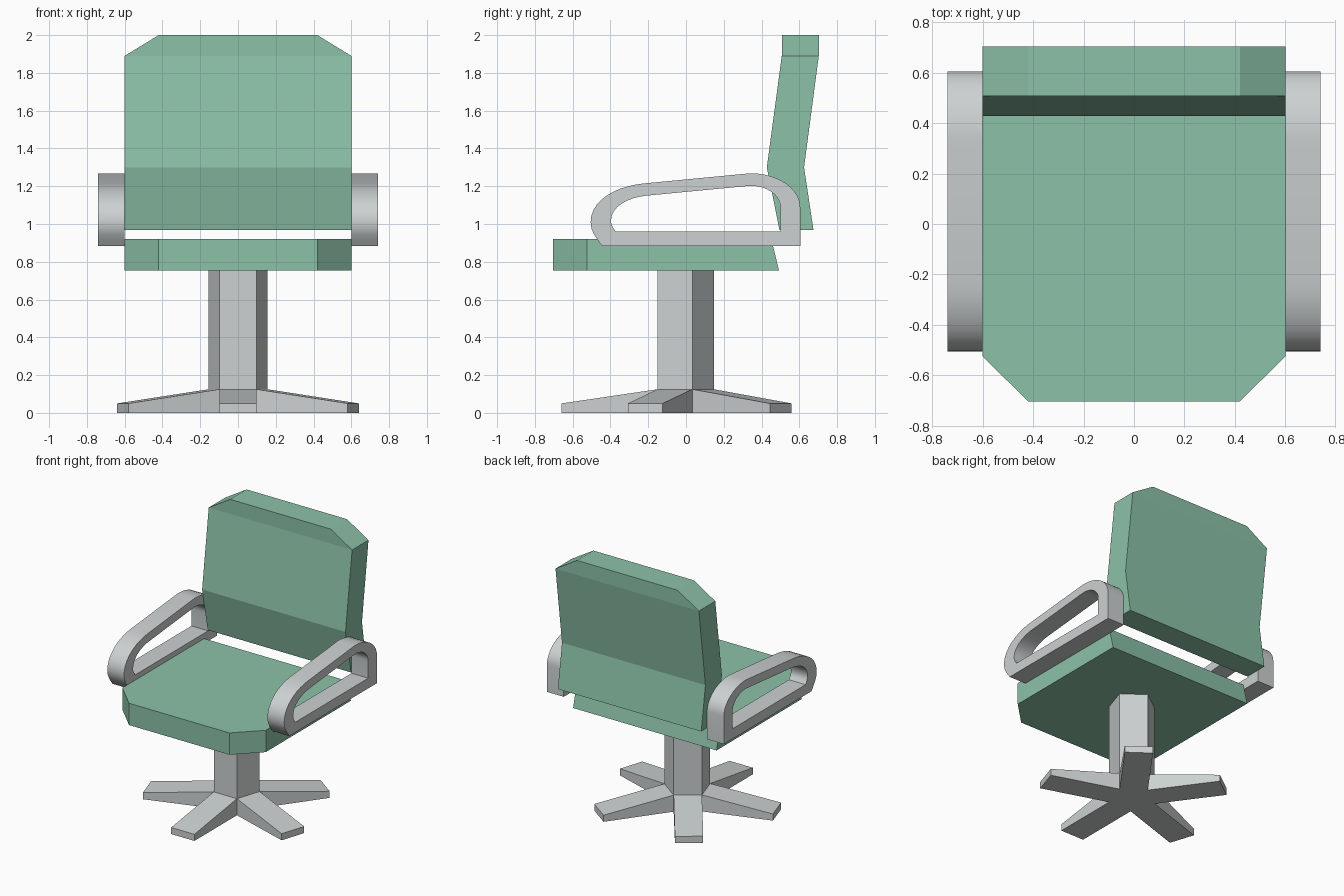
import bpy, bmesh, math
from mathutils import Vector
from mathutils.geometry import interpolate_bezier

if "Cube" in bpy.data.objects:
    bpy.data.objects.remove(bpy.data.objects["Cube"])


def material(name, rgb):
    m = bpy.data.materials.new(name)
    m.diffuse_color = (*rgb, 1)
    m.use_nodes = True
    m.node_tree.nodes["Principled BSDF"].inputs["Base Color"].default_value = m.diffuse_color
    return m


green = material("green upholstery", (0.264, 0.539, 0.393))
grey = material("light grey plastic", (0.604, 0.638, 0.638))


def finish(bm, name, mat, smooth=False):
    bmesh.ops.recalc_face_normals(bm, faces=bm.faces)
    me = bpy.data.meshes.new(name)
    bm.to_mesh(me)
    bm.free()
    me.materials.append(mat)
    if smooth:
        me.shade_smooth()
        me.set_sharp_from_angle(angle=math.radians(32))
    ob = bpy.data.objects.new(name, me)
    bpy.context.collection.objects.link(ob)
    return ob


def loft(name, rings, mat, closed=False, smooth=False):
    """Skin a row of equal-sized rings, capped at the ends or closed in a loop."""
    bm = bmesh.new()
    vs = [[bm.verts.new(p) for p in r] for r in rings]
    pairs = list(zip(vs, vs[1:])) + ([(vs[-1], vs[0])] if closed else [])
    for a, b in pairs:
        for i in range(len(a)):
            j = (i + 1) % len(a)
            bm.faces.new((a[i], a[j], b[j], b[i]))
    if not closed:
        bm.faces.new(vs[0])
        bm.faces.new(vs[-1])
    return finish(bm, name, mat, smooth)


# Seat cushion: chamfered front corners, slanted rear face
def seat_ring(z, rear):
    half = [(0.6, rear), (0.6, -0.525), (0.42, -0.703)]
    pts = half + [(-x, y) for x, y in reversed(half)]
    return [(x, y, z) for x, y in pts]


loft("seat", [seat_ring(0.755, 0.492), seat_ring(0.92, 0.452)], green)

# Backrest: bent side profile, clipped top corners (z, front y, rear y, half width)
rows = [(0.968, 0.495, 0.675, 0.6), (1.3, 0.428, 0.625, 0.6),
        (1.89, 0.507, 0.703, 0.6), (2.0, 0.507, 0.703, 0.42)]
loft("backrest", [[(-w, f, z), (w, f, z), (w, b, z), (-w, b, z)]
                  for z, f, b, w in rows], green)


# Armrests: closed loops with rounded front and rear
def arm_path(heel, nose, brow, crown, rear):
    def curve(a, h1, h2, b, n):
        return interpolate_bezier(*[Vector(p) for p in (a, h1, h2, b)], n)
    k = 0.55
    drop = nose[1] - heel[1]
    p = curve(heel, (heel[0] + (nose[0] - heel[0]) * 0.6, heel[1] + drop * 0.4),
              (nose[0], nose[1] - drop * 0.4), nose, 5)
    p += curve(nose, (nose[0], nose[1] + k * (brow[1] - nose[1])),
               (brow[0] + k * (nose[0] - brow[0]), brow[1] - 0.014), brow, 11)[1:]
    p += curve(crown, (crown[0] + k * (rear[0] - crown[0]), crown[1] + 0.004),
               (rear[0], rear[1] + k * (crown[1] - rear[1])), rear, 11)
    p.append(Vector((rear[0], heel[1])))
    return p


outer = arm_path((-0.444, 0.883), (-0.505, 1.01), (-0.22, 1.215),
                 (0.335, 1.268), (0.605, 1.09))
inner = arm_path((-0.372, 0.96), (-0.397, 1.016), (-0.22, 1.149),
                 (0.335, 1.202), (0.5, 1.09))
for side, s in (("left", -1), ("right", 1)):
    loft(side + "_armrest",
         [[(s * 0.6, *o), (s * 0.74, *o), (s * 0.74, *i), (s * 0.6, *i)]
          for o, i in zip(outer, inner)], grey, closed=True, smooth=True)

# Pedestal: five-sided column with a tapering foot pulled from each side
CY, R, REACH = -0.0175, 0.165, 0.642
bm = bmesh.new()


def pentagon(z):
    return [bm.verts.new((R * math.cos(a), CY + R * math.sin(a), z))
            for a in (math.radians(-126 + 72 * i) for i in range(5))]


low, mid, top = pentagon(0), pentagon(0.125), pentagon(0.755)
bm.faces.new(low)
bm.faces.new(top)
for i in range(5):
    j = (i + 1) % 5
    bm.faces.new((mid[i], mid[j], top[j], top[i]))
    d = math.radians(-90 + 72 * i)
    push = Vector((math.cos(d), math.sin(d), 0)) * (REACH - R * math.cos(math.pi / 5))
    root = [low[i], low[j], mid[j], mid[i]]
    tip = []
    for v in root:
        p = v.co + push
        p.z = min(p.z, 0.05)
        tip.append(bm.verts.new(p))
    bm.faces.new(tip)
    for a in range(4):
        b = (a + 1) % 4
        bm.faces.new((root[a], root[b], tip[b], tip[a]))
finish(bm, "pedestal_base", grey)
